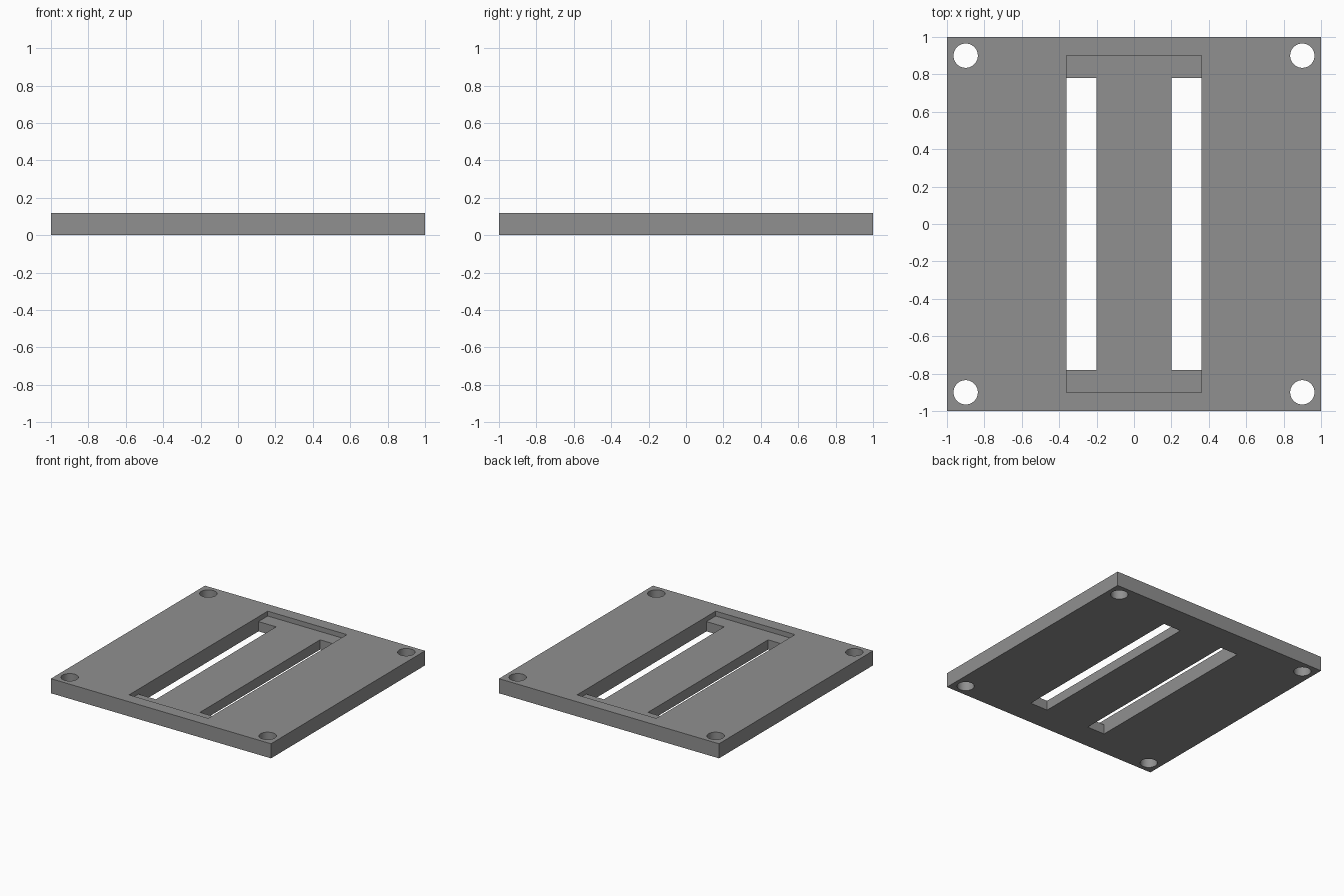
import bpy

if "Cube" in bpy.data.objects:
    bpy.data.objects.remove(bpy.data.objects["Cube"])

THICK, FLOOR = 0.12, 0.08   # plate height, recess floor height

grey = bpy.data.materials.new("mid grey")
grey.diffuse_color = (0.28, 0.28, 0.28, 1)
grey.use_nodes = True
grey.node_tree.nodes["Principled BSDF"].inputs["Base Color"].default_value = grey.diffuse_color


def box(name, x, y, z):
    """Box spanning the given (min, max) ranges."""
    bpy.ops.mesh.primitive_cube_add(size=1)
    ob = bpy.context.object
    ob.name = name
    ob.location = [(a + b) / 2 for a, b in (x, y, z)]
    ob.scale = [b - a for a, b in (x, y, z)]
    bpy.ops.object.transform_apply(location=True, rotation=False, scale=True)
    return ob


# Square base plate
plate = box("plate", (-1, 1), (-1, 1), (0, THICK))
plate.data.materials.append(grey)

# Shallow recess in the top
cutters = [box("recess_cutter", (-0.36, 0.36), (-0.9, 0.9), (FLOOR, 0.3))]

# Two long through slots, flush with the sides of the recess
for side, x in (("left", (-0.36, -0.2)), ("right", (0.2, 0.36))):
    cutters.append(box(side + "_slot_cutter", x, (-0.78, 0.78), (-0.2, 0.3)))

# Corner screw holes
for sx in (-1, 1):
    for sy in (-1, 1):
        bpy.ops.mesh.primitive_cylinder_add(vertices=48, radius=0.065, depth=0.6,
                                            location=(0.9 * sx, 0.9 * sy, 0))
        hole = bpy.context.object
        hole.name = "hole_cutter"
        cutters.append(hole)

# Cut everything out of the plate, then drop the cutters
bpy.context.view_layer.objects.active = plate
for cutter in cutters:
    mod = plate.modifiers.new("cut", 'BOOLEAN')
    mod.operation = 'DIFFERENCE'
    mod.solver = 'EXACT'
    mod.object = cutter
    bpy.ops.object.modifier_apply(modifier=mod.name)
for cutter in cutters:
    bpy.data.objects.remove(cutter, do_unlink=True)

# Smooth hole walls, crisp plate edges
bpy.ops.object.select_all(action='DESELECT')
plate.select_set(True)
bpy.context.view_layer.objects.active = plate
bpy.ops.object.shade_smooth_by_angle()
